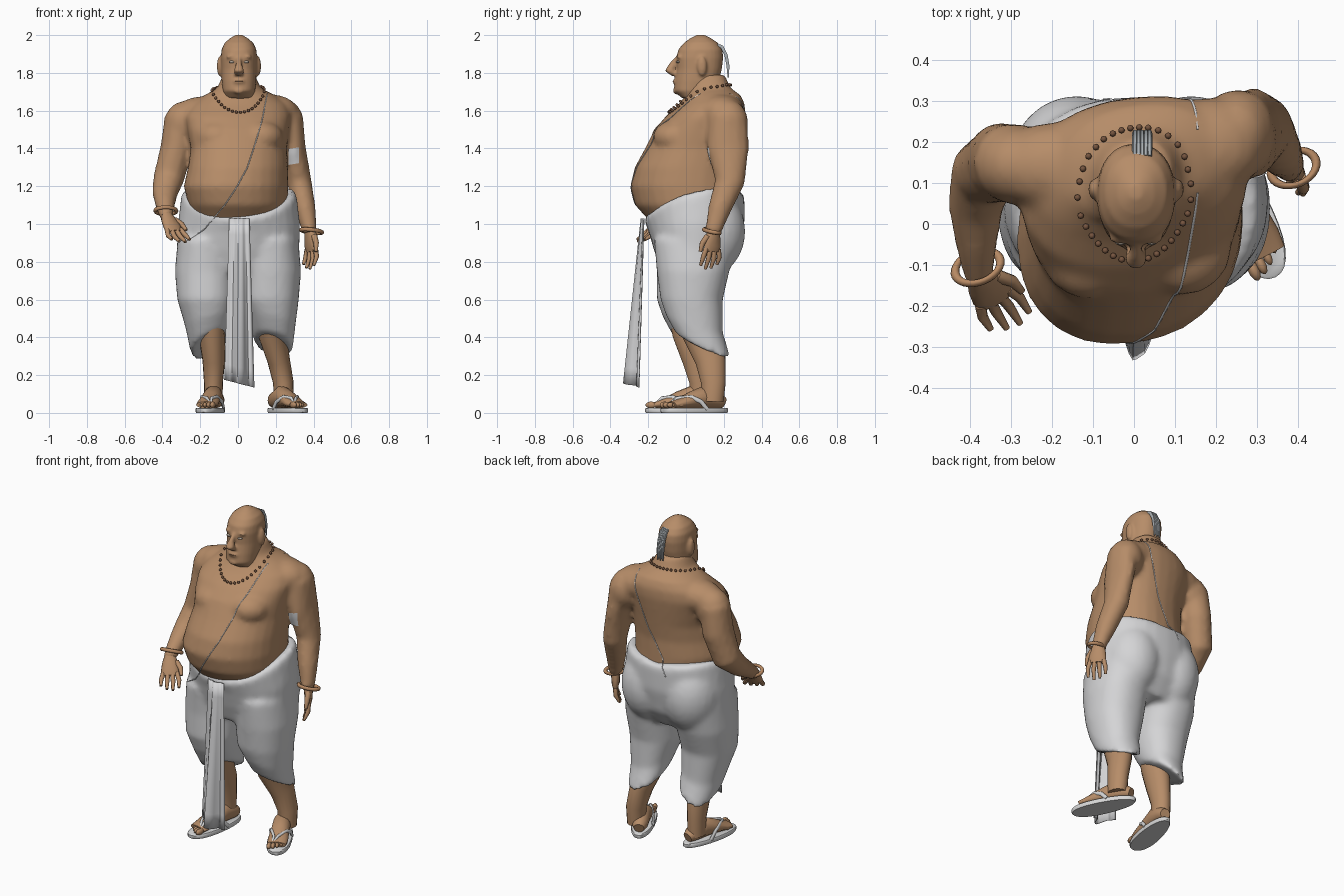
import bpy, bmesh, math
from mathutils import Vector, Matrix

if "Cube" in bpy.data.objects:
    bpy.data.objects.remove(bpy.data.objects["Cube"])


def material(name, r, g, b):
    m = bpy.data.materials.new(name)
    m.diffuse_color = (r, g, b, 1)
    m.use_nodes = True
    m.node_tree.nodes["Principled BSDF"].inputs["Base Color"].default_value = m.diffuse_color
    return m


SKIN = material("skin", 0.47, 0.265, 0.14)
CLOTH = material("white cloth", 0.66, 0.66, 0.67)
SANDAL = material("sandal white", 0.68, 0.68, 0.68)
BEAD = material("dark bead", 0.18, 0.09, 0.05)
BANGLE = material("copper bangle", 0.47, 0.25, 0.125)
HAIR = material("grey hair", 0.4, 0.43, 0.45)
EYE = material("eye grey", 0.42, 0.36, 0.3)


def finish(name, bm, mat, voxel=0, smooth=0, angle=60):
    bmesh.ops.recalc_face_normals(bm, faces=bm.faces)
    me = bpy.data.meshes.new(name)
    bm.to_mesh(me)
    bm.free()
    me.materials.append(mat)
    ob = bpy.data.objects.new(name, me)
    bpy.context.collection.objects.link(ob)
    if voxel:  # fuse overlapping shells into one skin
        r = ob.modifiers.new("fuse", 'REMESH')
        r.mode, r.voxel_size, r.use_smooth_shade = 'VOXEL', voxel, True
        s = ob.modifiers.new("relax", 'SMOOTH')
        s.factor, s.iterations = 0.5, smooth
    else:
        bpy.ops.object.select_all(action='DESELECT')
        ob.select_set(True)
        bpy.context.view_layer.objects.active = ob
        bpy.ops.object.shade_smooth_by_angle(angle=math.radians(angle))
    return ob


def skin(bm, rings):
    rows = [[bm.verts.new(p) for p in r] for r in rings]
    n = len(rows[0])
    for a, b in zip(rows, rows[1:]):
        for i in range(n):
            bm.faces.new((a[i], a[(i + 1) % n], b[(i + 1) % n], b[i]))
    bm.faces.new(rows[0][::-1])
    bm.faces.new(rows[-1])


def unit_ring(n=24, p=0.9):
    out = []
    for i in range(n):
        c, s = math.cos(2 * math.pi * i / n), math.sin(2 * math.pi * i / n)
        out.append((math.copysign(abs(c) ** p, c), math.copysign(abs(s) ** p, s)))
    return out


def stack(bm, secs, yaw=0, n=28):
    """Horizontal sections: z, cx, y front, y back, rx, slope x, slope y, rise at sides."""
    rings = []
    for z, cx, y0, y1, rx, *sl in secs:
        sx, sy, side = sl or (0, 0, 0)
        cy, ry = (y0 + y1) / 2, (y1 - y0) / 2
        rings.append([(cx + rx * u, cy + ry * v + yaw * rx * u,
                       z + sx * rx * u + sy * ry * v + side * u * u) for u, v in unit_ring(n)])
    skin(bm, rings)


def tube(bm, pts, n=12, ref=(1, 0, 0)):
    """Tube through points: x, y, z, radius along ref, other radius."""
    P = [Vector(p[:3]) for p in pts]
    rings = []
    for i, p in enumerate(pts):
        t = (P[min(i + 1, len(P) - 1)] - P[max(i - 1, 0)]).normalized()
        u = Vector(ref)
        u = (u - t * u.dot(t)).normalized()
        v = t.cross(u)
        rings.append([P[i] + u * p[3] * c + v * p[4] * s for c, s in unit_ring(n, 1)])
    skin(bm, rings)


def ball(bm, c, r, n=16):
    m = Matrix.Translation(c) @ Matrix.Diagonal((*r, 1))
    bmesh.ops.create_uvsphere(bm, u_segments=n, v_segments=n // 2 + 2, radius=1, matrix=m)


# torso, neck and arms fused into one body
bm = bmesh.new()
stack(bm, [(0.95, 0, -.13, .25, .2), (1.03, 0, -.205, .27, .235), (1.1, 0, -.268, .27, .262),
           (1.2, -.01, -.294, .27, .277), (1.3, 0, -.27, .27, .265), (1.4, .005, -.215, .285, .255),
           (1.5, 0, -.165, .3, .27), (1.57, 0, -.105, .31, .28), (1.63, .01, -.04, .31, .255),
           (1.68, .01, .0, .29, .19), (1.72, .005, .0, .235, .115), (1.79, .005, .015, .205, .085)], yaw=.1)
ball(bm, (-.11, -.065, 1.46), (.12, .12, .09))
ball(bm, (.12, -.055, 1.46), (.12, .12, .09))
ball(bm, (-.19, .14, 1.58), (.15, .11, .095))
ball(bm, (.18, .19, 1.59), (.14, .12, .095))
ball(bm, (-.285, .145, 1.535), (.105, .1, .115))
ball(bm, (.25, .22, 1.54), (.095, .11, .12))
tube(bm, [(-.30, .15, 1.56, .09, .095), (-.325, .15, 1.4, .087, .10), (-.367, .125, 1.24, .083, .085),
          (-.387, .04, 1.16, .068, .063), (-.385, -.05, 1.1, .052, .05), (-.38, -.14, 1.035, .034, .034)])
tube(bm, [(.265, .22, 1.57, .08, .105), (.295, .222, 1.4, .064, .112), (.325, .232, 1.22, .066, .08),
          (.355, .178, 1.08, .057, .062), (.383, .14, .95, .037, .042)])
body = finish("body", bm, SKIN, .015, 5)

# head with nose, brow, lips and ears
bm = bmesh.new()
stack(bm, [(1.665, .005, -.02, .09, .07), (1.705, .005, -.064, .14, .086), (1.76, .005, -.06, .175, .092),
           (1.82, .005, -.05, .19, .094), (1.88, .005, -.052, .197, .096), (1.925, .005, -.04, .193, .092),
           (1.96, .005, -.01, .168, .075), (1.985, .005, .025, .13, .045), (2.002, .005, .06, .095, .015)])
tube(bm, [(.005, -.045, 1.88, .011, .012), (.005, -.068, 1.845, .015, .02),
          (.005, -.088, 1.814, .028, .026), (.005, -.06, 1.795, .024, .018)])
ball(bm, (.005, -.056, 1.755), (.032, .016, .013))
ball(bm, (.005, -.05, 1.705), (.03, .02, .018))
for s in (-1, 1):
    ball(bm, (.005 + s * .04, -.034, 1.885), (.03, .016, .01))
    ball(bm, (.005 + s * .102, .085, 1.835), (.015, .026, .053))
head = finish("head", bm, SKIN, .008, 4)

# eyes and mouth line
bm = bmesh.new()
for s in (-1, 1):
    ball(bm, (.005 + s * .038, -.041, 1.858), (.016, .011, .007), 10)
finish("eyes", bm, EYE)
bm = bmesh.new()
ball(bm, (.005, -.064, 1.755), (.024, .008, .002), 10)
finish("mouth_line", bm, BEAD)

# hair tuft hanging at the back of the head
bm = bmesh.new()
for i in range(5):
    x = .002 + .009 * i
    tube(bm, [(x, .165, 1.95, .006, .008), (x, .19, 1.938, .007, .01), (x, .212, 1.895, .007, .01),
              (x, .222, 1.84, .007, .009), (x, .224, 1.775 + .012 * (i % 2), .004, .004)], 6)
finish("hair_tuft", bm, HAIR)


# hands: palm, four fingers and thumb
def hand(name, wrist, d, side, spread):
    w, d = Vector(wrist), Vector(d).normalized()
    s = Vector(side)
    s = (s - d * s.dot(d)).normalized()
    k = d.cross(s) * spread
    bm = bmesh.new()
    tube(bm, [(*w, .032, .03), (*(w + d * .04), .045, .025), (*(w + d * .085), .052, .022),
              (*(w + d * .115), .046, .014)], 12, s)
    for i in range(4):
        b = w + d * .1 + s * (i - 1.5) * .026
        L = (.078, .1, .108, .092)[i]
        f = s * (i - 1.5) * .008
        tube(bm, [(*b, .014, .014), (*(b + (d + k * .1) * L * .5 + f), .013, .013),
                  (*(b + (d + k * .35) * L + f), .008, .008)], 8, s)
    b = w + d * .035 + s * .035
    tube(bm, [(*b, .017, .017), (*(b + d * .04 + s * .025 + k * .01), .015, .015),
              (*(b + d * .085 + s * .03 + k * .02), .009, .009)], 8, k)
    finish(name, bm, SKIN)


hand("right_hand", (-.38, -.125, 1.045), (.4, -.56, -.78), (.7, .45, .1), .6)
hand("left_hand", (.382, .145, .968), (.06, -.06, -1), (.55, -.8, 0), .8)

# bangles at the wrists
for name, c, rot, R, sq in (("right_bangle", (-.382, -.105, 1.07), (-.45, .1, .4), .058, .72),
                            ("left_bangle", (.39, .137, .962), (-.15, .15, .4), .058, .72)):
    bpy.ops.mesh.primitive_torus_add(location=c, rotation=rot, major_radius=R, minor_radius=.011,
                                     major_segments=28, minor_segments=8)
    ob = bpy.context.object
    ob.name = name
    ob.scale.y = sq
    ob.data.materials.append(BANGLE)
    bpy.ops.object.shade_smooth()

# draped lower garment: hips, seat and two legs fused
bm = bmesh.new()
stack(bm, [(.75, 0, -.13, .21, .25), (.86, 0, -.17, .28, .325), (.98, .005, -.198, .31, .324, 0, .08, .02),
           (1.08, .005, -.222, .31, .305, 0, .24, .075), (1.1, .005, -.215, .297, .288, 0, .25, .075)])
for s, dy in ((1, 0), (-1, -.02)):
    ball(bm, (s * .14, .13, .96), (.17, .185, .23), 24)
    stack(bm, [(.92, s * .165, -.17, .27, .155), (.75, s * .172, -.155, .23, .162),
               (.6, s * .17, -.135 + dy, .195 + dy, .152),
               (.47, s * .167 + .014, -.105 + dy, .195 + dy, .122, .05 - s * .2, -.3, 0),
               (.36, s * .167 + .02, -.055 + dy, .235 + dy, .103, .1 - s * .35, -.45, 0)][::1])
dhoti = finish("draped_garment", bm, CLOTH, .015, 10)

# pleated front panel
bm = bmesh.new()
rows, cols = 10, 17
grid = []
for j in range(rows + 1):
    t = j / rows
    row = []
    for i in range(cols):
        u = 2 * i / (cols - 1) - 1
        y = -.225 - .025 * t - (.012 + .068 * t) * math.exp(-(u / .42) ** 2) - (.006 * t + .004) * (i // 2 % 2)
        row.append(bm.verts.new((.007 + u * (.054 + .026 * t), y, 1.03 - t * (.875 + .02 * u))))
    grid.append(row)
for j in range(rows):
    for i in range(cols - 1):
        bm.faces.new((grid[j][i], grid[j][i + 1], grid[j + 1][i + 1], grid[j + 1][i]))
panel = finish("front_pleats", bm, CLOTH, angle=50)
panel.modifiers.new("thickness", 'SOLIDIFY').thickness = .005

# lower legs
for name, pts in (("left_leg", [(.18, .03, .55, .085, .1), (.18, .07, .42, .075, .09), (.215, .13, .28, .06, .082),
                                (.24, .145, .16, .054, .066), (.24, .14, .06, .052, .06)]),
                  ("right_leg", [(-.15, .0, .55, .085, .1), (-.14, .015, .42, .07, .088), (-.128, .06, .28, .06, .08),
                                 (-.13, .08, .16, .05, .062), (-.13, .08, .06, .048, .058)])):
    bm = bmesh.new()
    tube(bm, pts, 18)
    finish(name, bm, SKIN)

# feet and sandals, built facing -y and then turned outwards
for side, loc, turn in (("left", (.26, .045, 0), 26), ("right", (-.143, -.025, 0), -11)):
    parts = []
    s = 1 if side == "left" else -1
    bm = bmesh.new()
    tube(bm, [(0, .17, .055, .03, .03), (0, .14, .066, .046, .042), (0, .06, .085, .05, .062),
              (0, -.02, .068, .053, .044), (0, -.09, .05, .058, .026), (0, -.135, .042, .054, .018)], 16)
    for i in range(5):  # toes, big one on the inner side
        r = .018 - .0022 * i
        ball(bm, (s * (-.04 + .022 * i), -.155 + .007 * i * i * .5, .042), (r * .8, r * 1.7, r), 10)
    parts.append(finish(side + "_foot", bm, SKIN))
    bm = bmesh.new()
    skin(bm, [[(u * (.066 - .008 * v) * k, v * .195 * k, z) for u, v in unit_ring(32)]
              for z, k in ((0, .97), (.006, 1), (.022, 1), (.026, .97))])
    parts.append(finish(side + "_sandal", bm, SANDAL, angle=40))
    bm = bmesh.new()
    for e in (-1, 1):
        tube(bm, [(e * .06, .045, .02, .008, .012), (e * .058, .01, .06, .008, .012), (e * .042, -.04, .083, .008, .012),
                  (e * .012 - s * .01, -.1, .078, .008, .01), (-s * .025, -.135, .045, .007, .007)], 8)
    parts.append(finish(side + "_sandal_straps", bm, SANDAL))
    for ob in parts:
        ob.location = loc
        ob.rotation_euler.z = math.radians(turn)

# surface lookup for things lying on the body
bpy.context.view_layer.update()
dg = bpy.context.evaluated_depsgraph_get()
body_eval, dhoti_eval = body.evaluated_get(dg), dhoti.evaluated_get(dg)


def surface(x, z, d, targets):
    """Outermost y at (x, z); d = 1 looks from the front, -1 from the back."""
    ys = []
    for ob in targets:
        hit, p, *_ = ob.ray_cast(Vector((x, -d, z)), Vector((0, d, 0)))
        if hit:
            ys.append(p.y * d)
    return min(ys) * d if ys else None


# bead necklace
bm = bmesh.new()
for i in range(34):
    a = 2 * math.pi * i / 34
    p = Vector((.002 + .118 * math.cos(a), .075 + .16 * math.sin(a),
                1.672 + .075 * math.sin(a) - .012 * math.sin(a) ** 2))
    ok, q, n, _ = body_eval.closest_point_on_mesh(p)
    ball(bm, q + n * .007, (.008,) * 3, 8)
finish("bead_necklace", bm, BEAD)

# thread across the chest and back
bm = bmesh.new()
front = [(.155, 1.69), (.13, 1.56), (.09, 1.42), (.05, 1.3), (-.01, 1.19), (-.07, 1.1), (-.18, .97), (-.29, .9)]
back = [(.155, 1.69), (.13, 1.58), (.06, 1.36), (-.05, 1.15), (-.08, 1.09)]
for path, d in ((front, 1), (back, -1)):
    pts = []
    for (x0, z0), (x1, z1) in zip(path, path[1:]):
        for k in range(5):
            x, z = x0 + (x1 - x0) * k / 5, z0 + (z1 - z0) * k / 5
            y = surface(x, z, d, (body_eval, dhoti_eval))
            if y is not None:
                pts.append((x, y - .001 * d, z, .003, .003))
    if len(pts) > 1:
        tube(bm, pts, 6)
finish("chest_thread", bm, CLOTH)

# white patch on the upper arm
bm = bmesh.new()
vs = {}
for i in range(9):
    for j in range(5):
        x, z = .25 + .009 * i, 1.31 + .021 * j + .0015 * i
        y = surface(x, z, 1, (body_eval,))
        if y is not None and y > .085:  # arm only, not the chest
            vs[i, j] = bm.verts.new((x, y - .004, z))
for i in range(8):
    for j in range(4):
        q = [(i, j), (i + 1, j), (i + 1, j + 1), (i, j + 1)]
        if all(k in vs for k in q):
            bm.faces.new([vs[k] for k in q])
finish("arm_patch", bm, CLOTH)
